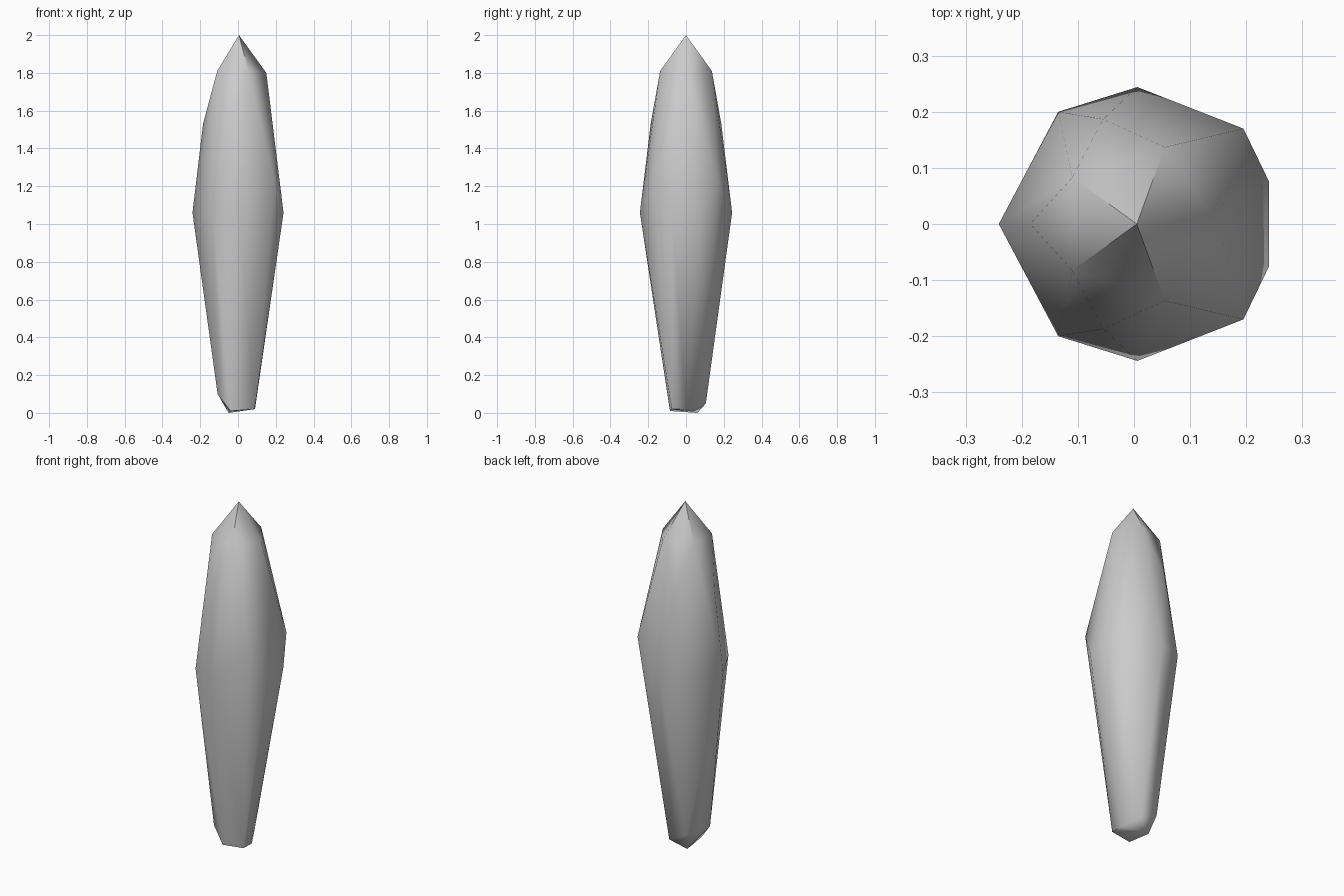
import bpy, bmesh, math

if "Cube" in bpy.data.objects:
    bpy.data.objects.remove(bpy.data.objects["Cube"])


def mirrored(points):
    """Return points plus their copies on the other side of y = 0."""
    out = []
    for x, y, z in points:
        out.append((x, y, z))
        if y:
            out.append((x, -y, z))
    return out


# pointed tip, shoulder ring and upper body facets
tip = [(0.005, 0, 2.0)]
shoulder = mirrored([(0.15, 0, 1.8), (0.055, 0.137, 1.81), (-0.11, 0.083, 1.81)])
upper_body = mirrored([(-0.185, 0, 1.53), (-0.055, 0.187, 1.53)])

# widest girth of the shard
girth = mirrored([(-0.241, 0, 1.06), (-0.135, 0.2, 1.06), (0.006, 0.244, 1.06),
                  (0.241, 0.075, 1.06), (0.195, 0.17, 1.22)])

# irregular chipped foot
foot = [(-0.108, -0.068, 0.1), (-0.07, 0.103, 0.1), (0.035, 0.105, 0.05),
        (0.09, 0.0, 0.02), (0.088, -0.075, 0.02), (-0.04, -0.085, 0.01),
        (-0.05, 0.06, 0.0)]

# wrap all rings in a convex faceted skin
bm = bmesh.new()
for co in tip + shoulder + upper_body + girth + foot:
    bm.verts.new(co)
hull = bmesh.ops.convex_hull(bm, input=bm.verts)
loose = [v for v in bm.verts if not v.link_faces]
bmesh.ops.delete(bm, geom=loose, context='VERTS')
bmesh.ops.recalc_face_normals(bm, faces=bm.faces)

mesh = bpy.data.meshes.new("crystal_shard")
bm.to_mesh(mesh)
bm.free()
shard = bpy.data.objects.new("crystal_shard", mesh)
bpy.context.collection.objects.link(shard)

# soft shading along the body
bpy.context.view_layer.objects.active = shard
shard.select_set(True)
bpy.ops.object.shade_smooth_by_angle(angle=math.radians(60))
